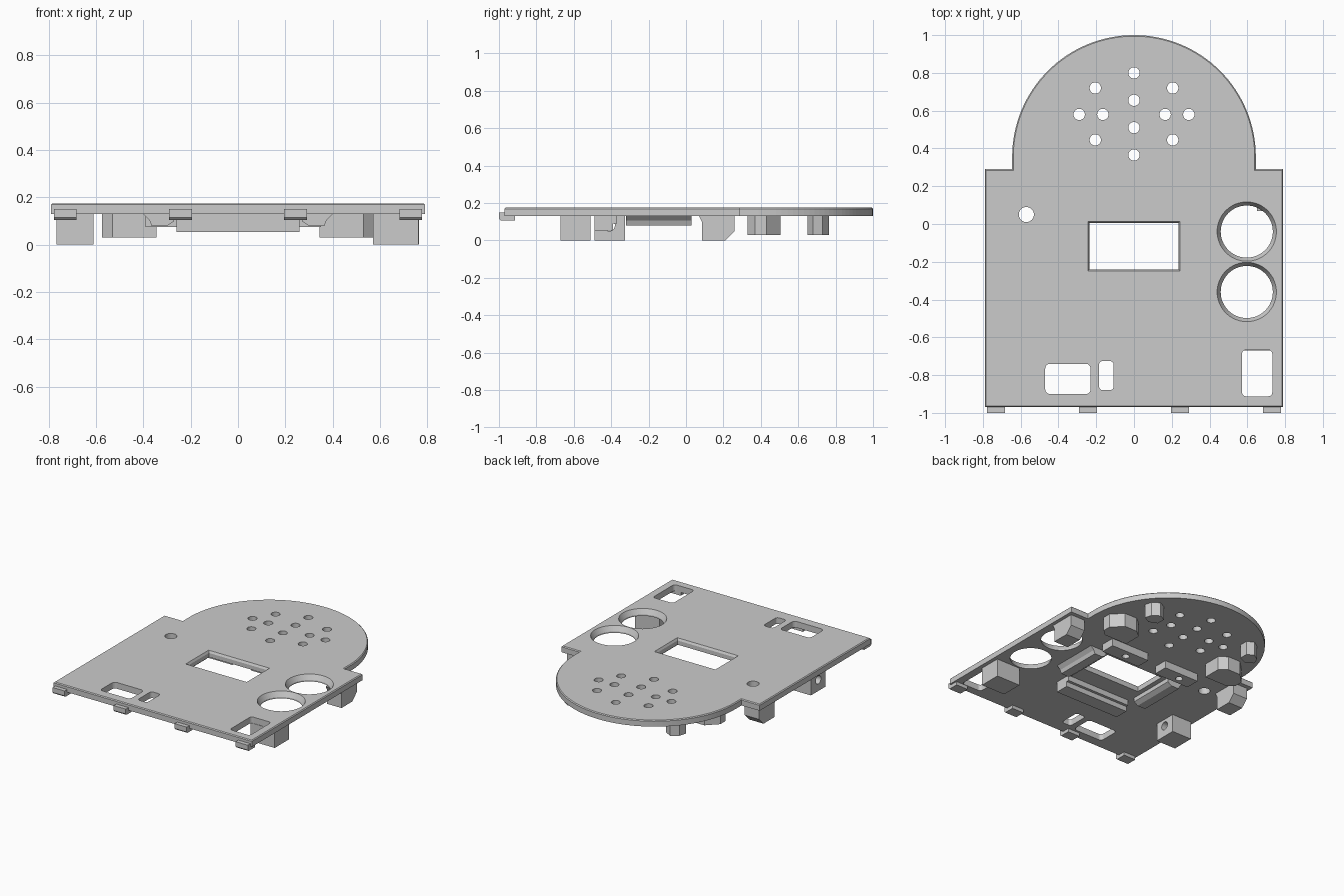
import bpy, bmesh, math
from mathutils import Matrix

cube = bpy.data.objects.get("Cube")
if cube:
    bpy.data.objects.remove(cube, do_unlink=True)

grey = bpy.data.materials.new("plain grey")
grey.use_nodes = True
COLOR = (0.6, 0.6, 0.6, 1)
grey.diffuse_color = COLOR
grey.node_tree.nodes["Principled BSDF"].inputs["Base Color"].default_value = COLOR

BOTTOM, TOP = 0.13, 0.175


def circle(x, y, r, n=40):
    return [(x + r * math.cos(2 * math.pi * i / n), y + r * math.sin(2 * math.pi * i / n)) for i in range(n)]


def rect(x0, x1, y0, y1, r=0.0):
    if not r:
        return [(x0, y0), (x1, y0), (x1, y1), (x0, y1)]
    corners = [(x1 - r, y1 - r), (x0 + r, y1 - r), (x0 + r, y0 + r), (x1 - r, y0 + r)]
    return [(cx + r * math.cos(math.radians(90 * q + 18 * k)), cy + r * math.sin(math.radians(90 * q + 18 * k)))
            for q, (cx, cy) in enumerate(corners) for k in range(6)]


def loft(bm, *rings):
    """Closed solid through rings given as (outline, z), lowest first."""
    loops = [[bm.verts.new((x, y, z)) for x, y in outline] for outline, z in rings]
    faces = [bm.faces.new(loops[0][::-1]), bm.faces.new(loops[-1])]
    for a, b in zip(loops, loops[1:]):
        for i in range(len(a)):
            j = (i + 1) % len(a)
            faces.append(bm.faces.new((a[i], a[j], b[j], b[i])))
    bmesh.ops.recalc_face_normals(bm, faces=faces)
    return [v for loop in loops for v in loop]


def make(name, bm, matrix=None):
    mesh = bpy.data.meshes.new(name)
    if matrix:
        bm.transform(matrix)
    bmesh.ops.recalc_face_normals(bm, faces=bm.faces)
    bm.to_mesh(mesh)
    bm.free()
    mesh.materials.append(grey)
    obj = bpy.data.objects.new(name, mesh)
    bpy.context.collection.objects.link(obj)
    return obj


def solid(name, outline, z0, z1, matrix=None):
    bm = bmesh.new()
    loft(bm, (outline, z0), (outline, z1))
    return make(name, bm, matrix)


def cut(obj, cutter):
    mod = obj.modifiers.new("cut", 'BOOLEAN')
    mod.operation, mod.solver, mod.object = 'DIFFERENCE', 'EXACT', cutter
    graph = bpy.context.evaluated_depsgraph_get()
    obj.data = bpy.data.meshes.new_from_object(obj.evaluated_get(graph))
    obj.modifiers.clear()
    bpy.data.objects.remove(cutter, do_unlink=True)


# Axis swaps: outline (y, z) swept along x, and outline (x, z) swept along y
ALONG_X = Matrix(((0, 0, 1, 0), (1, 0, 0, 0), (0, 1, 0, 0), (0, 0, 0, 1)))
ALONG_Y = Matrix(((1, 0, 0, 0), (0, 0, 1, 0), (0, 1, 0, 0), (0, 0, 0, 1)))

# Face plate: square body with a domed end and a softened top edge
R, DOME_Y = 0.645, 0.355


def plate_outline(inset):
    r, w = R - inset, 0.79 - inset
    dome = [(r * math.cos(math.pi * i / 64), DOME_Y + r * math.sin(math.pi * i / 64)) for i in range(65)]
    y = 0.29 - inset
    return [(-w, -0.97 + inset), (w, -0.97 + inset), (w, y), (r, y)] + dome + [(-r, y), (-w, y)]


bm = bmesh.new()
loft(bm, (plate_outline(0), BOTTOM), (plate_outline(0), TOP - 0.006), (plate_outline(0.006), TOP))
plate = make("face_plate", bm)

# All plate openings
bm = bmesh.new()
LOW, HIGH = BOTTOM - 0.05, TOP + 0.05
holes = [(0, y) for y in (0.8, 0.655, 0.51, 0.365)]
for s in (-1, 1):
    holes += [(s * x, y) for x, y in ((0.205, 0.72), (0.205, 0.445), (0.29, 0.58), (0.165, 0.58))]
outlines = [circle(x, y, 0.03, 24) for x, y in holes]
outlines.append(circle(-0.57, 0.05, 0.04, 32))
outlines += [rect(-0.47, -0.23, -0.9, -0.74, 0.025), rect(-0.185, -0.108, -0.88, -0.725, 0.02),
             rect(0.572, 0.732, -0.912, -0.667, 0.02)]
for outline in outlines:
    loft(bm, (outline, LOW), (outline, HIGH))
for y in (-0.04, -0.36):
    small, large = circle(0.597, y, 0.138, 64), circle(0.597, y, 0.157, 64)
    loft(bm, (small, LOW), (small, BOTTOM + 0.01), (large, TOP), (large, HIGH))
window, window_edge = rect(-0.235, 0.235, -0.24, 0.005), rect(-0.243, 0.243, -0.248, 0.013)
loft(bm, (window, LOW), (window, TOP - 0.015), (window_edge, TOP), (window_edge, HIGH))
cut(plate, make("plate_cutter", bm))

# Hooked tabs along the front edge
tab_profile = [(-1, 0.115), (-0.99, 0.105), (-0.915, 0.105), (-0.915, 0.14), (-0.96, 0.15), (-1, 0.15)]
for x in (-0.73, -0.243, 0.243, 0.73):
    solid("front_tab", tab_profile, x - 0.048, x + 0.048, ALONG_X)

# Front side mounts with a cross hole
for name, x0, x1, y0, y1, hole_y in (("left_front_mount", 0.57, 0.762, -0.67, -0.51, -0.595),
                                     ("right_front_mount", -0.768, -0.61, -0.49, -0.325, -0.41)):
    mount = solid(name, rect(x0, x1, y0, y1), 0, BOTTOM)
    cut(mount, solid("hole_cutter", circle(hole_y, 0.08, 0.03, 24), x0 - 0.1, x1 + 0.1, ALONG_X))

# Rear side mounts with a chamfered heel and a lengthwise hole
heel = [(0.07, 0.13), (0.085, 0.1), (0.085, 0), (0.21, 0), (0.26, 0.05), (0.26, 0.13)]
for s, name in ((1, "left_rear_mount"), (-1, "right_rear_mount")):
    x0, x1 = sorted((s * 0.65, s * 0.765))
    mount = solid(name, heel, x0, x1, ALONG_X)
    cut(mount, solid("hole_cutter", circle(s * 0.705, 0.085, 0.028, 24), 0, 0.4, ALONG_Y))

# Speaker clips around the grille
big_clip = [(0.345, 0.33), (0.53, 0.33), (0.575, 0.37), (0.575, 0.43), (0.5, 0.505), (0.4, 0.505), (0.345, 0.46)]
small_clip = [(0.36, 0.675), (0.42, 0.65), (0.475, 0.68), (0.46, 0.73), (0.41, 0.765), (0.36, 0.74)]
for s, side in ((1, "left"), (-1, "right")):
    flip = Matrix.Scale(s, 4, (1, 0, 0))
    solid(side + "_lower_speaker_clip", big_clip, 0.03, BOTTOM, flip)
    solid(side + "_upper_speaker_clip", small_clip, 0.03, BOTTOM, flip)
    # Side rails of the display holder, sloping outwards into the plate
    rail = [(0.27, 0.13), (0.27, 0.1), (0.3, 0.08), (0.365, 0.08), (0.375, 0.105), (0.4, 0.13)]
    solid(side + "_display_rail", rail, -0.32, 0.03, ALONG_Y @ flip)

# Stepped front rail of the display holder
step = [(-0.49, 0.13), (-0.49, 0.053), (-0.39, 0.053), (-0.39, 0.09), (-0.37, 0.09), (-0.37, 0.13)]
solid("front_display_rail", step, -0.26, 0.26, ALONG_X)

# Rear display bars with screw holes
for x0, x1, hole_x in ((0.04, 0.35, 0.19), (-0.39, -0.11, -0.275)):
    bar = solid("rear_display_bar", rect(x0, x1, 0.09, 0.195), 0.075, BOTTOM)
    cut(bar, solid("hole_cutter", circle(hole_x, 0.14, 0.025, 20), 0, 0.125))
